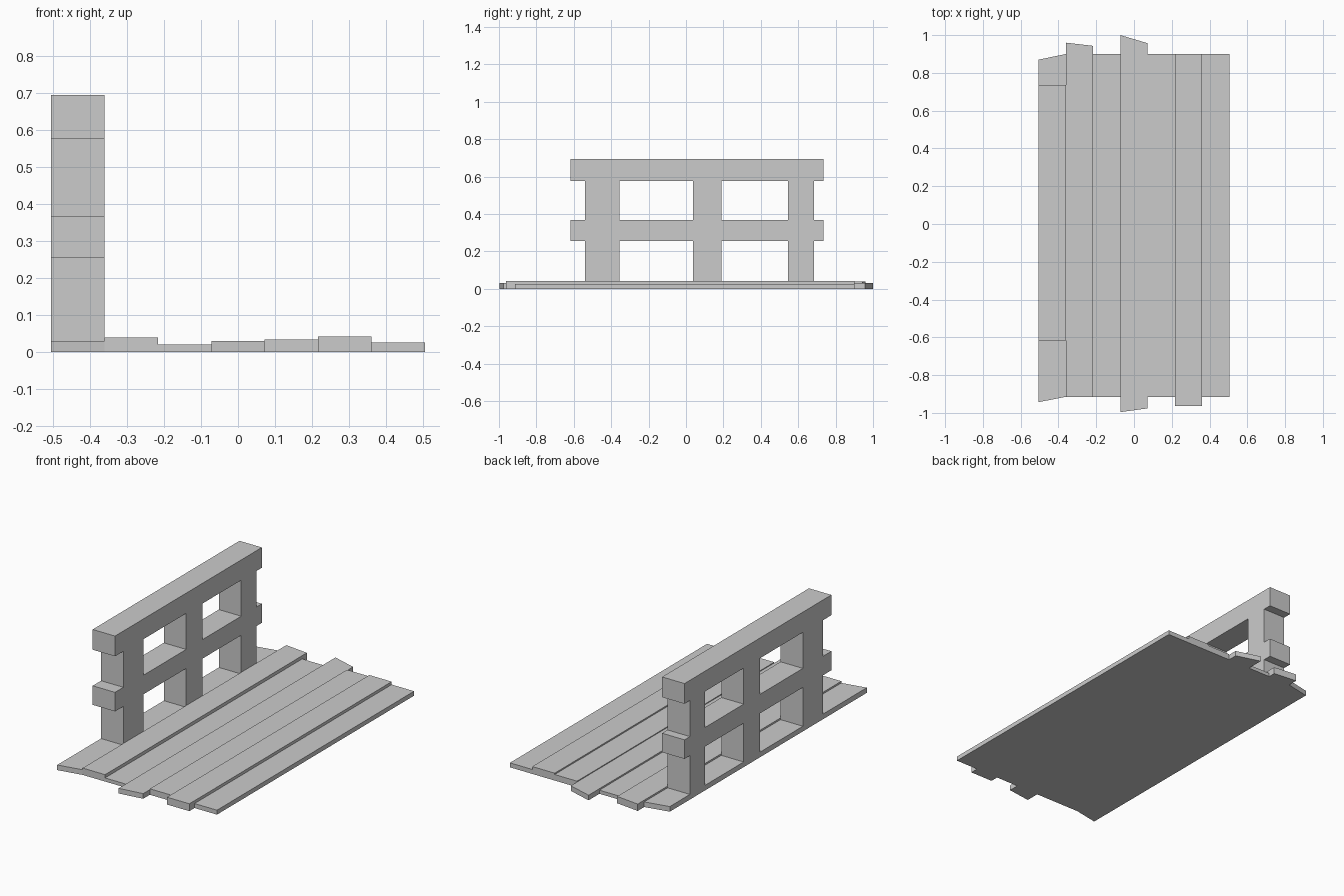
import bpy

if "Cube" in bpy.data.objects:
    bpy.data.objects.remove(bpy.data.objects["Cube"])


def prism(name, x0, x1, front, back, z0, z1):
    """Four-sided block; front and back give the y values at x0 and x1."""
    outline = [(x0, front[0]), (x1, front[1]), (x1, back[1]), (x0, back[0])]
    verts = [(x, y, z) for z in (z0, z1) for x, y in outline]
    faces = [(3, 2, 1, 0), (4, 5, 6, 7)]
    faces += [(i, (i + 1) % 4, (i + 1) % 4 + 4, i + 4) for i in range(4)]
    mesh = bpy.data.meshes.new(name)
    mesh.from_pydata(verts, [], faces)
    obj = bpy.data.objects.new(name, mesh)
    bpy.context.collection.objects.link(obj)
    return obj


# Floor planks: height, front end (left, right), back end (left, right)
planks = [
    (0.030, (-0.943, -0.915), (0.870, 0.900)),
    (0.040, (-0.915, -0.915), (0.960, 0.943)),
    (0.021, (-0.915, -0.915), (0.900, 0.900)),
    (0.030, (-0.996, -0.976), (1.000, 0.957)),
    (0.035, (-0.915, -0.915), (0.900, 0.900)),
    (0.043, (-0.963, -0.963), (0.900, 0.900)),
    (0.026, (-0.915, -0.915), (0.900, 0.900)),
]
left, width = -0.505, 1.01 / 7
for i, (height, front, back) in enumerate(planks):
    x = left + i * width
    prism(f"floor_plank_{i + 1}", x, x + width, front, back, 0, height)

# Horizontal rails standing over the left plank
right = left + width
rails = {"middle_rail": (0.256, 0.367), "top_rail": (0.577, 0.695)}
for name, (z0, z1) in rails.items():
    prism(name, left, right, (-0.617,) * 2, (0.735,) * 2, z0, z1)

# Posts, split where the rails cross so faces stay flush
posts = [(-0.54, -0.355), (0.038, 0.19), (0.545, 0.685)]
for i, (y0, y1) in enumerate(posts):
    for level, z0, z1 in (("lower", 0.03, 0.256), ("upper", 0.367, 0.577)):
        prism(f"{level}_post_{i + 1}", left, right, (y0, y0), (y1, y1), z0, z1)
